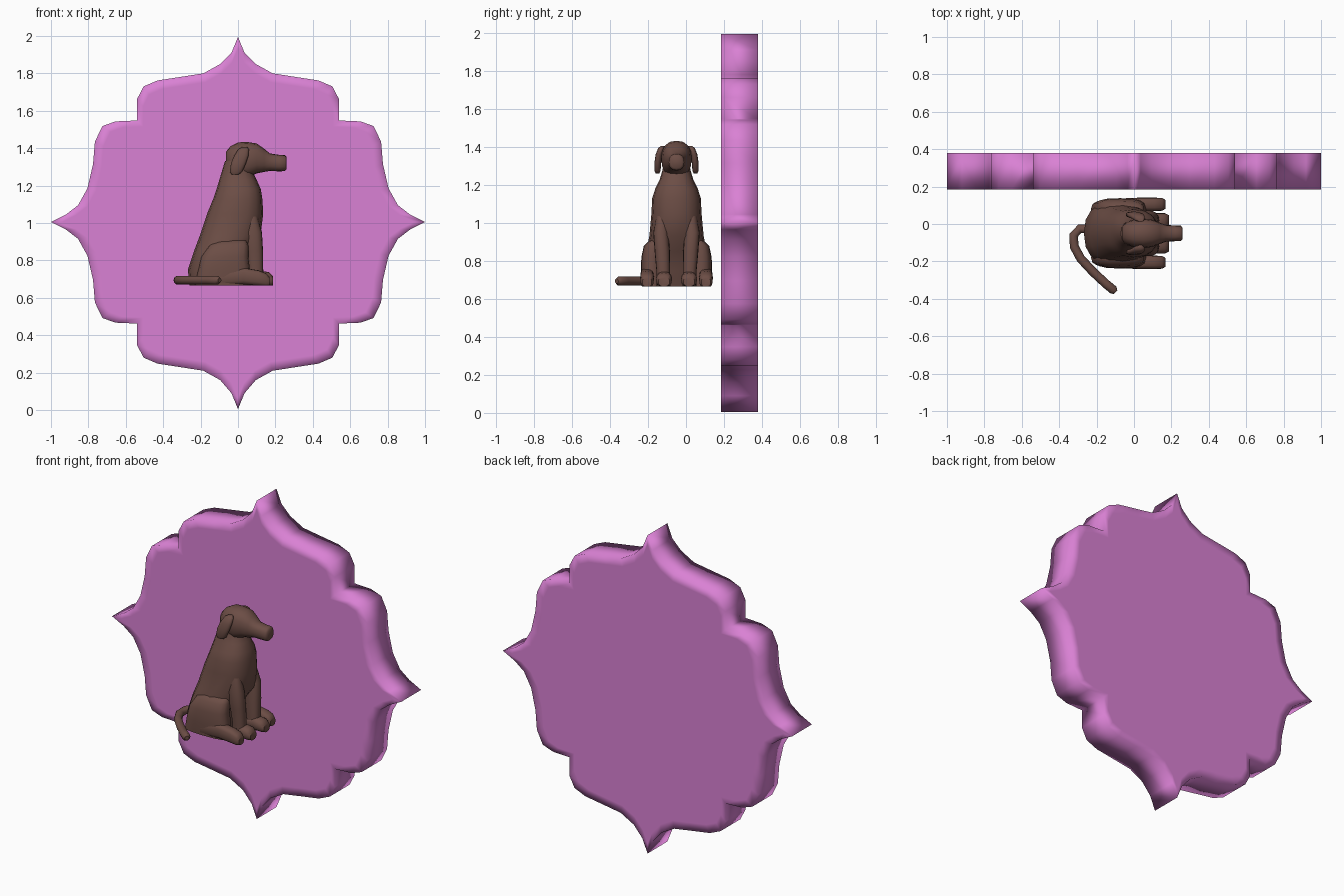
import bpy, bmesh, math
from mathutils import Vector

CY, FLOOR = -0.05, 0.665


def material(name, rgb):
    m = bpy.data.materials.new(name)
    m.diffuse_color = (*rgb, 1)
    return m


PINK = material("pink", (0.70, 0.22, 0.66))
BROWN = material("brown", (0.15, 0.075, 0.06))


def finish(name, bm, mat, angle):
    bmesh.ops.recalc_face_normals(bm, faces=bm.faces)
    me = bpy.data.meshes.new(name)
    bm.to_mesh(me)
    bm.free()
    me.materials.append(mat)
    ob = bpy.data.objects.new(name, me)
    bpy.context.collection.objects.link(ob)
    bpy.ops.object.select_all(action='DESELECT')
    ob.select_set(True)
    bpy.context.view_layer.objects.active = ob
    bpy.ops.object.shade_smooth_by_angle(angle=math.radians(angle))
    return ob


def bridge(bm, rings):
    for a, b in zip(rings, rings[1:]):
        for i in range(len(a)):
            j = (i + 1) % len(a)
            bm.faces.new((a[i], a[j], b[j], b[i]))
    bm.faces.new(rings[0])
    bm.faces.new(rings[-1])


def loft(name, sections, axis, power=0.85, n=16):
    """axis z: (z, x, y, rx, ry); axis x: (x, z, y, rz, ry)"""
    bm, rings = bmesh.new(), []
    for t, u, v, ru, rv in sections:
        ring = []
        for k in range(n):
            c, s = math.cos(k * math.tau / n), math.sin(k * math.tau / n)
            a = u + ru * math.copysign(abs(c) ** power, c)
            y = CY + v + rv * math.copysign(abs(s) ** power, s)
            p = (a, y, t) if axis == 'z' else (t, y, max(a, FLOOR))
            ring.append(bm.verts.new(p))
        rings.append(ring)
    bridge(bm, rings)
    return finish(name, bm, BROWN, 50)


def pair(name, sections, axis, power=0.85):
    for side, s in (("left", 1), ("right", -1)):
        loft(f"{side}_{name}", [(t, u, s * v, a, b) for t, u, v, a, b in sections], axis, power)


# Plaque: one quarter of the scalloped outline, mirrored round
quarter = [(0, .995), (.035, .91), (.095, .845), (.185, .795), (.30, .777), (.43, .757),
           (.505, .725), (.54, .657), (.54, .543), (.655, .538), (.725, .513), (.765, .43),
           (.775, .31), (.805, .18), (.855, .09), (.92, .04), (1, 0)]
half = quarter + [(x, -z) for x, z in quarter[-2::-1]]
outline = half + [(-x, z) for x, z in half[-2:0:-1]]
bm = bmesh.new()
rings = [[bm.verts.new((x * f, y, 1.0 + z * f + 0.005 * (abs(z) < .9))) for x, z in outline]
         for y, f in ((.185, .94), (.185, 1), (.38, 1), (.38, .94))]
bridge(bm, rings)
finish("plaque", bm, PINK, 180)

# Body and neck
body = [(.665, -.26, .0, .15), (.75, -.268, .03, .165), (.85, -.235, .06, .16),
        (.93, -.205, .12, .143), (1.05, -.165, .135, .132), (1.13, -.132, .13, .128),
        (1.18, -.115, .122, .112), (1.23, -.1, .1, .088), (1.28, -.085, .075, .073),
        (1.33, -.07, .06, .068)]
loft("body", [(z, (a + b) / 2, 0, (b - a) / 2, r) for z, a, b, r in body], 'z')

# Head with muzzle, and hanging ears
loft("head", [(-.065, 1.335, 0, .045, .035), (-.04, 1.335, 0, .075, .06), (0, 1.335, 0, .096, .075),
              (.05, 1.338, 0, .095, .08), (.1, 1.345, 0, .08, .072), (.14, 1.335, 0, .062, .056),
              (.17, 1.325, 0, .047, .045), (.22, 1.32, 0, .044, .042), (.25, 1.32, 0, .043, .041),
              (.26, 1.32, 0, .032, .03)], 'x')
pair("ear", [(1.26, -.015, .1, .02, .01), (1.275, -.01, .1, .034, .016), (1.32, .003, .098, .04, .018),
             (1.36, .018, .092, .038, .018), (1.395, .03, .08, .028, .016), (1.405, .035, .072, .015, .01)], 'z')

# Front legs and paws
pair("front_leg", [(.665, .095, .068, .042, .036), (.75, .095, .07, .04, .036), (.85, .088, .075, .046, .04),
                   (.95, .078, .082, .05, .04), (1.05, .065, .075, .035, .03)], 'z')
pair("front_paw", [(.06, .695, .066, .04, .035), (.12, .705, .066, .04, .042),
                   (.165, .7, .066, .037, .042), (.188, .69, .066, .025, .03)], 'x')

# Haunches and hind feet
pair("haunch", [(.665, -.08, .13, .15, .052), (.74, -.075, .13, .14, .058), (.82, -.07, .13, .125, .055),
                (.88, -.05, .122, .105, .05), (.905, -.03, .11, .075, .035), (.912, -.02, .1, .045, .02)], 'z', .7)
pair("hind_foot", [(-.1, .705, .15, .045, .035), (.03, .715, .155, .045, .036), (.11, .705, .155, .042, .036),
                   (.15, .695, .155, .036, .034), (.168, .688, .155, .024, .024)], 'x', .7)

# Tail curling along the ground
path = [Vector(p) for p in ((-.22, -.03), (-.29, -.025), (-.322, -.06), (-.32, -.12), (-.285, -.185),
                            (-.22, -.255), (-.15, -.32), (-.11, -.353), (-.098, -.365))]
bm, rings = bmesh.new(), []
for i, p in enumerate(path):
    d = (path[min(i + 1, len(path) - 1)] - path[max(i - 1, 0)]).normalized()
    r = .013 if i == len(path) - 1 else .024
    rings.append([bm.verts.new((p.x - d.y * r * math.cos(k * math.tau / 10),
                                p.y + d.x * r * math.cos(k * math.tau / 10),
                                .694 + r * math.sin(k * math.tau / 10))) for k in range(10)])
bridge(bm, rings)
finish("tail", bm, BROWN, 50)
